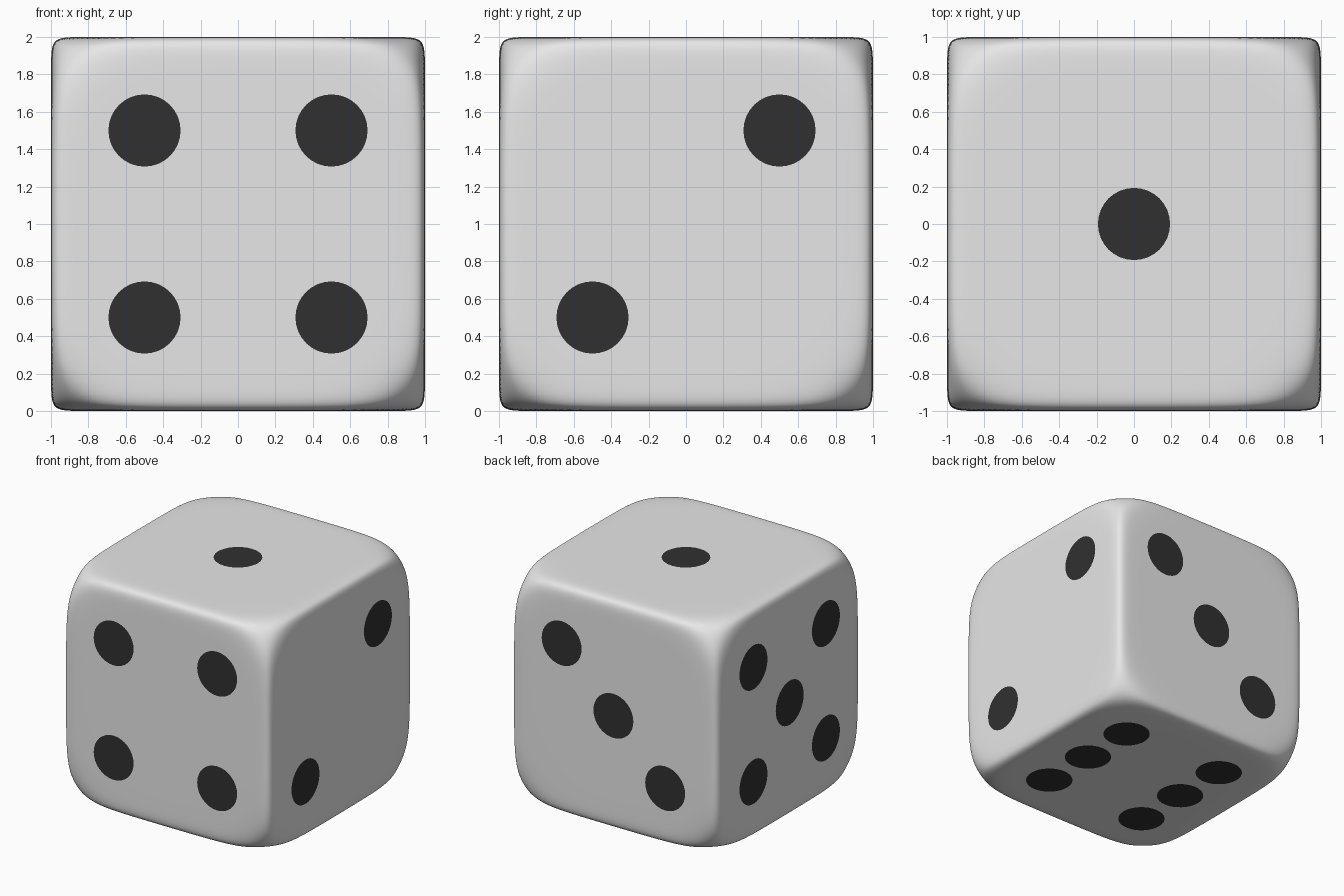
import bpy, bmesh, math
from mathutils import Matrix, Vector

if "Cube" in bpy.data.objects:
    bpy.data.objects.remove(bpy.data.objects["Cube"])

SPHERE_R = 1.58   # sphere that trims the eight corners
SHARP = 30        # higher = tighter edge rounding
PIP_R = 0.193
LIFT = 0.002


def material(name, value):
    m = bpy.data.materials.new(name)
    m.diffuse_color = (value, value, value, 1)
    m.use_nodes = True
    m.node_tree.nodes["Principled BSDF"].inputs["Base Color"].default_value = m.diffuse_color
    return m


def add_object(name, bm, mat):
    mesh = bpy.data.meshes.new(name)
    bm.to_mesh(mesh)
    bm.free()
    mesh.materials.append(mat)
    ob = bpy.data.objects.new(name, mesh)
    bpy.context.collection.objects.link(ob)
    return ob


body_grey = material("body_light_grey", 0.8)
pip_black = material("pip_black", 0.03)

# Body: dense cube pushed onto a cube-and-sphere intersection with soft edges
bm = bmesh.new()
bmesh.ops.create_cube(bm, size=2)
bmesh.ops.subdivide_edges(bm, edges=bm.edges[:], cuts=63, use_grid_fill=True)
for v in bm.verts:
    # crowd the grid towards the edges
    d = Vector([math.sin(c * math.pi / 2) for c in v.co]).normalized()
    s = sum(abs(c) ** SHARP for c in d) + SPHERE_R ** -SHARP
    v.co = d * s ** (-1 / SHARP) + Vector((0, 0, 1))
bmesh.ops.recalc_face_normals(bm, faces=bm.faces[:])
for f in bm.faces:
    f.smooth = True
add_object("die_body", bm, body_grey)

# Pips: thin discs; each side has (normal, u axis, spots in u/v), v = normal x u
X, Y, Z = Vector((1, 0, 0)), Vector((0, 1, 0)), Vector((0, 0, 1))
h = 0.5
four = [(a, b) for a in (-h, h) for b in (-h, h)]
sides = {
    "top": (Z, X, [(0, 0)]),
    "right": (X, Y, [(-h, -h), (h, h)]),
    "back": (Y, -X, [(-h, h), (0, 0), (h, -h)]),
    "front": (-Y, X, four),
    "left": (-X, -Y, four + [(0, 0)]),
    "bottom": (-Z, X, four + [(-h, 0), (h, 0)]),
}
for side, (n, u, spots) in sides.items():
    v = n.cross(u)
    rot = Matrix((u, v, n)).transposed().to_4x4()
    bm = bmesh.new()
    for a, b in spots:
        pos = u * a + v * b + n * (1 + LIFT) + Z
        bmesh.ops.create_circle(bm, cap_ends=True, segments=32, radius=PIP_R,
                                matrix=Matrix.Translation(pos) @ rot)
    for f in bm.faces:
        f.normal_update()
        if f.normal.dot(n) < 0:
            f.normal_flip()
    add_object("pips_" + side, bm, pip_black)
